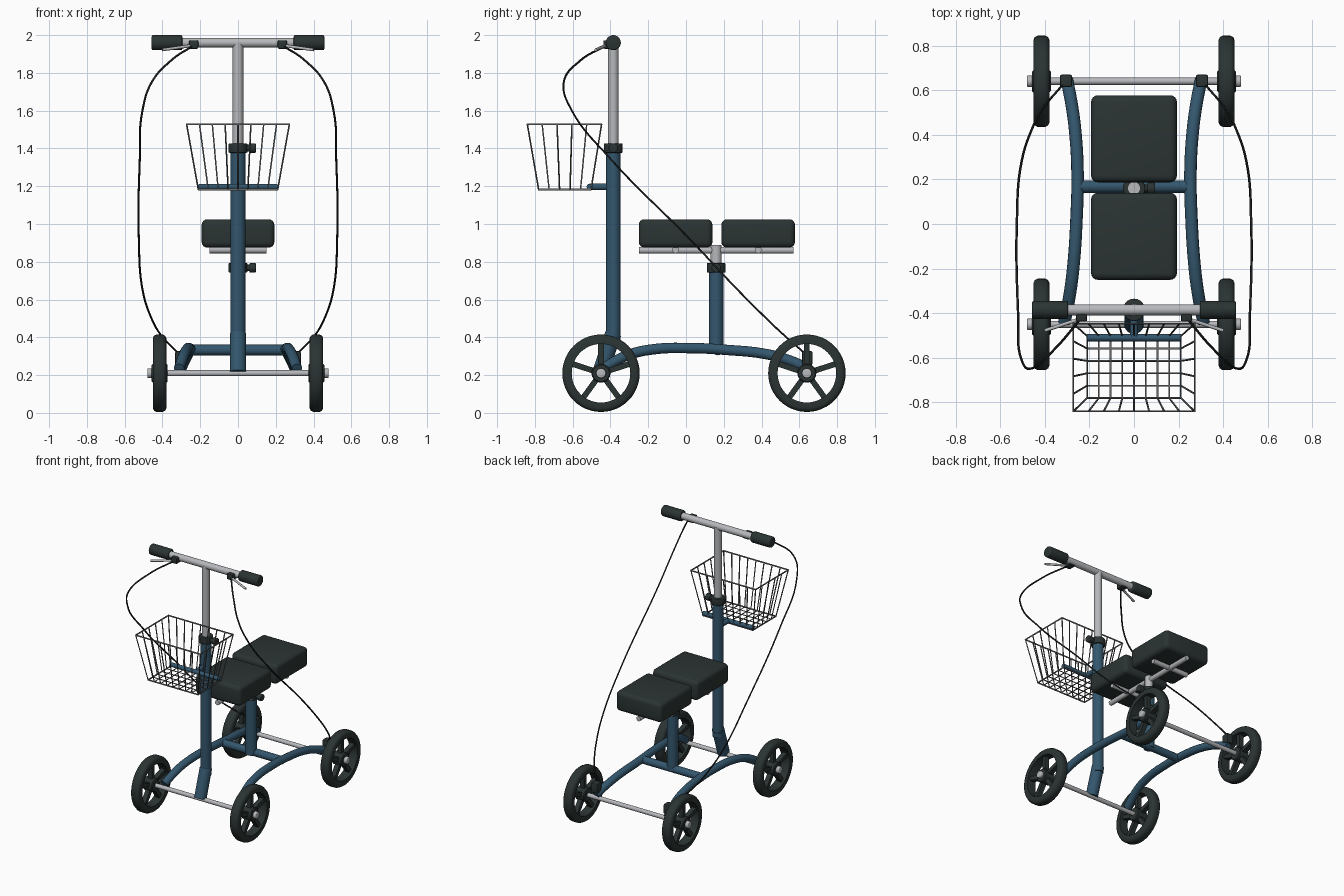
import bpy, bmesh, math
from mathutils import Vector, Matrix

if "Cube" in bpy.data.objects:
    bpy.data.objects.remove(bpy.data.objects["Cube"])


def material(name, rgb):
    m = bpy.data.materials.new(name)
    m.diffuse_color = (*rgb, 1)
    m.use_nodes = True
    m.node_tree.nodes["Principled BSDF"].inputs["Base Color"].default_value = m.diffuse_color
    return m


BLUE = material("frame_blue", (0.034, 0.095, 0.155))
BLACK = material("rubber_black", (0.024, 0.034, 0.033))
SILVER = material("silver_metal", (0.47, 0.48, 0.50))
WIRE = material("wire_grey", (0.14, 0.145, 0.15))
CABLE = material("cable_black", (0.012, 0.014, 0.014))


def finish(ob, name, mat, angle=40):
    ob.name = name
    ob.data.materials.clear()
    ob.data.materials.append(mat)
    bpy.ops.object.select_all(action='DESELECT')
    ob.select_set(True)
    bpy.context.view_layer.objects.active = ob
    bpy.ops.object.shade_smooth_by_angle(angle=math.radians(angle))
    return ob


def from_bmesh(bm, name, mat, angle=40):
    bmesh.ops.recalc_face_normals(bm, faces=bm.faces)
    me = bpy.data.meshes.new(name)
    bm.to_mesh(me)
    bm.free()
    ob = bpy.data.objects.new(name, me)
    bpy.context.collection.objects.link(ob)
    return finish(ob, name, mat, angle)


def rod(name, a, b, r, mat, segs=24, bevel=0.0):
    a, b = Vector(a), Vector(b)
    d = b - a
    bm = bmesh.new()
    bmesh.ops.create_cone(bm, cap_ends=True, segments=segs, radius1=r, radius2=r, depth=d.length)
    if bevel:
        rim = [e for e in bm.edges if any(len(f.verts) > 4 for f in e.link_faces)]
        bmesh.ops.bevel(bm, geom=rim, offset=bevel, segments=3, affect='EDGES', profile=0.5)
    rot = Vector((0, 0, 1)).rotation_difference(d).to_matrix().to_4x4()
    bm.transform(Matrix.Translation((a + b) / 2) @ rot)
    return from_bmesh(bm, name, mat)


def box(name, center, size, mat, bevel=0.008, segs=2):
    bm = bmesh.new()
    bmesh.ops.create_cube(bm, size=1)
    bm.transform(Matrix.Translation(center) @ Matrix.Diagonal((*size, 1)))
    bmesh.ops.bevel(bm, geom=bm.edges[:], offset=bevel, segments=segs, affect='EDGES', profile=0.5)
    return from_bmesh(bm, name, mat)


def tubes(name, paths, r, mat, smooth=True, cyclic=False, res=3):
    cu = bpy.data.curves.new(name, 'CURVE')
    cu.dimensions = '3D'
    cu.bevel_depth = r
    cu.bevel_resolution = res
    cu.use_fill_caps = True
    cu.resolution_u = 8
    for path in paths:
        sp = cu.splines.new('BEZIER' if smooth else 'POLY')
        pts = sp.bezier_points if smooth else sp.points
        pts.add(len(path) - 1)
        for p, co in zip(pts, path):
            if smooth:
                p.co = co
                p.handle_left_type = p.handle_right_type = 'AUTO'
            else:
                p.co = (*co, 1)
        sp.use_cyclic_u = cyclic
    ob = bpy.data.objects.new(name, cu)
    bpy.context.collection.objects.link(ob)
    bpy.ops.object.select_all(action='DESELECT')
    ob.select_set(True)
    bpy.context.view_layer.objects.active = ob
    bpy.ops.object.convert(target='MESH')
    return finish(bpy.context.view_layer.objects.active, name, mat, 60)


def lathe_x(bm, profile, segs=48):
    """Revolve a closed (x, radius) outline around the x axis."""
    rings = []
    for i in range(segs):
        t = 2 * math.pi * i / segs
        rings.append([bm.verts.new((x, r * math.cos(t), r * math.sin(t))) for x, r in profile])
    n = len(profile)
    for i in range(segs):
        a, b = rings[i], rings[(i + 1) % segs]
        for j in range(n):
            k = (j + 1) % n
            bm.faces.new((a[j], a[k], b[k], b[j]))


def wheel(name, center):
    bm = bmesh.new()
    # tyre and rim
    half = [(0.035, 0.155), (0.036, 0.185), (0.030, 0.198), (0.017, 0.205)]
    lathe_x(bm, half + [(-x, r) for x, r in reversed(half)])
    # hub
    lathe_x(bm, [(0.042, 0.015), (0.042, 0.044), (0.036, 0.05),
                 (-0.036, 0.05), (-0.042, 0.044), (-0.042, 0.015)], 32)
    # spokes
    for i in range(5):
        new = bmesh.ops.create_cube(bm, size=1)['verts']
        m = (Matrix.Rotation(math.radians(72 * i), 4, 'X') @ Matrix.Translation((0, 0, 0.102))
             @ Matrix.Diagonal((0.036, 0.03, 0.13, 1)))
        bmesh.ops.transform(bm, matrix=m, verts=new)
    bm.transform(Matrix.Translation(center))
    return from_bmesh(bm, name, BLACK)


# wheels and axles
for end, y in (("front", -0.45), ("rear", 0.64)):
    rod(f"{end}_axle", (-0.47, y, 0.21), (0.47, y, 0.21), 0.016, SILVER)
    for side, s in (("right", 1), ("left", -1)):
        wheel(f"{end}_{side}_wheel", (s * 0.415, y, 0.21))
        rod(f"{end}_{side}_axle_cap", (s * 0.45, y, 0.21), (s * 0.48, y, 0.21), 0.026, SILVER, bevel=0.006)

# steering column
rod("column_foot", (0, -0.452, 0.215), (0, -0.385, 0.42), 0.043, BLUE)
rod("column_tube", (0, -0.385, 0.37), (0, -0.385, 1.4), 0.039, BLUE)
rod("handlebar_stem", (0, -0.385, 1.39), (0, -0.385, 1.96), 0.028, SILVER)
rod("handlebar", (-0.32, -0.385, 1.96), (0.32, -0.385, 1.96), 0.025, SILVER)

# seat post and crossbar
rod("seat_post_tube", (0, 0.16, 0.32), (0, 0.16, 0.77), 0.039, BLUE)
rod("seat_post", (0, 0.16, 0.76), (0, 0.16, 0.888), 0.029, SILVER)
rod("frame_crossbar", (-0.26, 0.168, 0.333), (0.26, 0.168, 0.333), 0.028, BLUE)

# clamps with knobs
for name, y, z in (("column_clamp", -0.385, 1.402), ("seat_clamp", 0.16, 0.768)):
    rod(name, (0, y, z - 0.025), (0, y, z + 0.025), 0.05, BLACK, bevel=0.005)
    rod(name + "_bolt", (0.04, y, z), (0.07, y, z), 0.018, BLACK)
    rod(name + "_knob", (0.06, y, z), (0.095, y, z), 0.025, BLACK, bevel=0.005)

# padded seats on their support tubes
rod("seat_rail", (0, -0.25, 0.861), (0, 0.57, 0.861), 0.018, SILVER)
for name, y in (("front", -0.055), ("rear", 0.382)):
    box(name + "_seat", (0, y, 0.95), (0.385, 0.39, 0.15), BLACK, 0.03, 4)
    rod(name + "_seat_crosstube", (-0.15, y, 0.863), (0.15, y, 0.863), 0.018, SILVER)

# mirrored parts
RAIL = [(0.312, -0.44, 0.235), (0.287, -0.31, 0.305), (0.27, -0.17, 0.337), (0.258, 0.02, 0.343),
        (0.253, 0.22, 0.333), (0.264, 0.42, 0.312), (0.282, 0.55, 0.277), (0.302, 0.65, 0.232)]
LINE = [(0.235, -0.42, 1.945), (0.355, -0.56, 1.865), (0.46, -0.648, 1.745), (0.505, -0.607, 1.605),
        (0.52, -0.395, 1.34), (0.525, 0.02, 0.92), (0.505, 0.275, 0.65), (0.46, 0.42, 0.505),
        (0.41, 0.515, 0.415), (0.315, 0.63, 0.315)]
for side, s in (("right", 1), ("left", -1)):
    def flip(path):
        return [(s * x, y, z) for x, y, z in path]
    tubes(f"{side}_frame_rail", [flip(RAIL)], 0.028, BLUE, res=5)
    tubes(f"{side}_brake_cable", [flip(LINE)], 0.0055, CABLE, res=1)
    box(f"{side}_brake_block", (s * 0.305, 0.642, 0.29), (0.055, 0.055, 0.075), BLACK)
    rod(f"{side}_grip", (s * 0.295, -0.385, 1.96), (s * 0.457, -0.385, 1.96), 0.04, BLACK, bevel=0.008)
    box(f"{side}_lever_mount", (s * 0.235, -0.408, 1.95), (0.05, 0.06, 0.045), BLACK)
    tubes(f"{side}_brake_lever", [flip([(0.24, -0.425, 1.945), (0.4, -0.478, 1.922)])],
          0.008, SILVER, smooth=False)

# basket bracket
rod("basket_arm", (0, -0.51, 1.197), (0, -0.39, 1.197), 0.018, BLUE)
rod("basket_bar", (-0.21, -0.51, 1.197), (0.21, -0.51, 1.197), 0.016, BLUE)

# wire basket: floor grid, sloped uprights and rims
NX, NY = 8, 5


def basket_point(u, v, top):
    w, y0, y1, z = (0.272, -0.84, -0.447, 1.528) if top else (0.21, -0.78, -0.503, 1.182)
    return (w * (2 * u - 1), y0 + (y1 - y0) * v, z)


wires = []
for i in range(NX + 1):
    u = i / NX
    wires.append([basket_point(u, 0, 1), basket_point(u, 0, 0), basket_point(u, 1, 0), basket_point(u, 1, 1)])
for j in range(NY + 1):
    v = j / NY
    wires.append([basket_point(0, v, 1), basket_point(0, v, 0), basket_point(1, v, 0), basket_point(1, v, 1)])
tubes("basket_wires", wires, 0.0042, WIRE, smooth=False, res=1)
corners = ((0, 0), (1, 0), (1, 1), (0, 1))
tubes("basket_rims", [[basket_point(u, v, t) for u, v in corners] for t in (0, 1)],
      0.0055, WIRE, smooth=False, cyclic=True, res=1)
